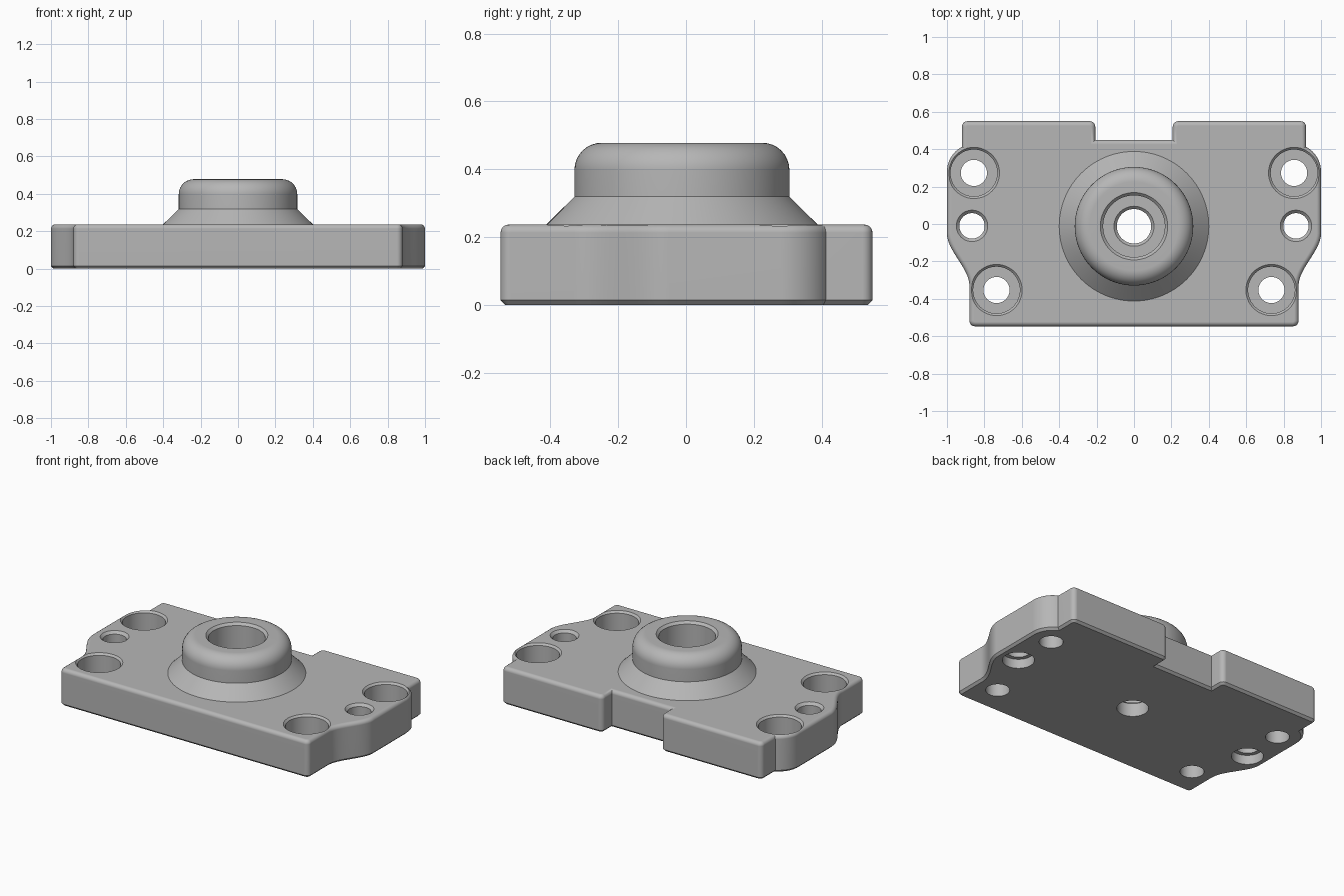
import bpy, bmesh, math
from mathutils import Vector

if "Cube" in bpy.data.objects:
    bpy.data.objects.remove(bpy.data.objects["Cube"], do_unlink=True)

metal = bpy.data.materials.new("plain grey metal")
metal.use_nodes = True
GREY = (0.47, 0.47, 0.47, 1)
metal.diffuse_color = GREY
metal.node_tree.nodes["Principled BSDF"].inputs["Base Color"].default_value = GREY

TOP = 0.237
CENTRE = (0, -0.012)


def to_object(name, bm):
    bmesh.ops.recalc_face_normals(bm, faces=bm.faces[:])
    mesh = bpy.data.meshes.new(name)
    bm.to_mesh(mesh)
    bm.free()
    mesh.materials.append(metal)
    obj = bpy.data.objects.new(name, mesh)
    bpy.context.collection.objects.link(obj)
    return obj


def lathe(name, profile, centre, steps=64):
    """Closed solid turned from (radius, height) points between two axis points."""
    bm = bmesh.new()
    verts = [bm.verts.new((r, 0, z)) for r, z in profile]
    edges = [bm.edges.new(pair) for pair in zip(verts, verts[1:])]
    bmesh.ops.spin(bm, geom=verts + edges, cent=(0, 0, 0), axis=(0, 0, 1),
                   angle=math.tau, steps=steps)
    bmesh.ops.remove_doubles(bm, verts=bm.verts[:], dist=0.0005)
    bmesh.ops.translate(bm, verts=bm.verts[:], vec=(*centre, 0))
    return to_object(name, bm)


def combine(target, other, operation):
    mod = target.modifiers.new("combine", 'BOOLEAN')
    mod.object, mod.operation, mod.solver = other, operation, 'EXACT'
    bpy.context.view_layer.objects.active = target
    bpy.ops.object.modifier_apply(modifier=mod.name)
    bpy.data.objects.remove(other, do_unlink=True)


def arc(cx, cy, r, start, end, steps):
    angles = [math.radians(start + (end - start) * i / steps) for i in range(steps + 1)]
    return [(cx + r * math.cos(a), cy + r * math.sin(a)) for a in angles]


# Plate outline, right half from the back notch round to the front
R = 0.03
half = [(0.207, 0.45)]
half += arc(0.207 + R, 0.55 - R, R, 180, 90, 5)
half += arc(0.92 - R, 0.55 - R, R, 90, 0, 5)
half += arc(0.85, 0.28, 0.15, 62, 0, 12)
for i in range(17):                                   # S-shaped waist
    t = i / 16
    half.append((1 - 0.12 * t * t * (3 - 2 * t), -0.05 - 0.28 * t))
half += arc(0.88 - R, -0.547 + R, R, 0, -90, 5)
outline = half + [(-x, y) for x, y in reversed(half)]

# Plate body with rounded top rim and chamfered bottom rim
bm = bmesh.new()
base = bm.faces.new([bm.verts.new((x, y, 0)) for x, y in outline])
up = bmesh.ops.extrude_face_region(bm, geom=[base], use_keep_orig=True)
bmesh.ops.translate(bm, vec=(0, 0, TOP),
                    verts=[g for g in up["geom"] if isinstance(g, bmesh.types.BMVert)])
bmesh.ops.recalc_face_normals(bm, faces=bm.faces[:])
for height, size, segments in ((TOP, 0.024, 4), (0, 0.014, 1)):
    rim = [e for e in bm.edges if all(abs(v.co.z - height) < 0.0001 for v in e.verts)]
    bmesh.ops.bevel(bm, geom=rim, offset=size, segments=segments, profile=0.5,
                    affect='EDGES', clamp_overlap=False)
plate = to_object("mounting_plate", bm)

# Central boss: conical foot, straight collar, rounded shoulder
boss_profile = [(0, 0.15), (0.40, 0.15), (0.40, TOP), (0.317, 0.319)]
boss_profile += arc(0.237, 0.398, 0.08, 0, 90, 8) + [(0, 0.478)]
combine(plate, lathe("boss", boss_profile, CENTRE, 96), 'UNION')

# Stepped bore through the boss
combine(plate, lathe("bore_cutter", [
    (0, -0.1), (0.092, -0.1), (0.092, 0.085), (0.107, 0.1), (0.165, 0.1),
    (0.165, 0.463), (0.18, 0.478), (0.18, 0.6), (0, 0.6)], CENTRE), 'DIFFERENCE')

# Counterbored screw holes at the corners and small dowel holes between them
screw = [(0, -0.1), (0.07, -0.1), (0.07, 0.09), (0.125, 0.09),
         (0.125, TOP - 0.012), (0.137, TOP), (0.137, 0.4), (0, 0.4)]
dowel = [(0, -0.1), (0.093, -0.1), (0.093, 0.06), (0.068, 0.06),
         (0.068, TOP - 0.016), (0.084, TOP), (0.084, 0.4), (0, 0.4)]
for side in (-1, 1):
    for x, y, profile in ((0.856, 0.273, screw), (0.866, -0.01, dowel),
                          (0.735, -0.353, screw)):
        combine(plate, lathe("hole_cutter", profile, (side * x, y), 48), 'DIFFERENCE')

# Smooth the curved walls, keep machined edges crisp
bpy.ops.object.select_all(action='DESELECT')
plate.select_set(True)
bpy.context.view_layer.objects.active = plate
bpy.ops.object.shade_smooth_by_angle(angle=math.radians(28))
weighted = plate.modifiers.new("flat face shading", 'WEIGHTED_NORMAL')
weighted.keep_sharp = True
